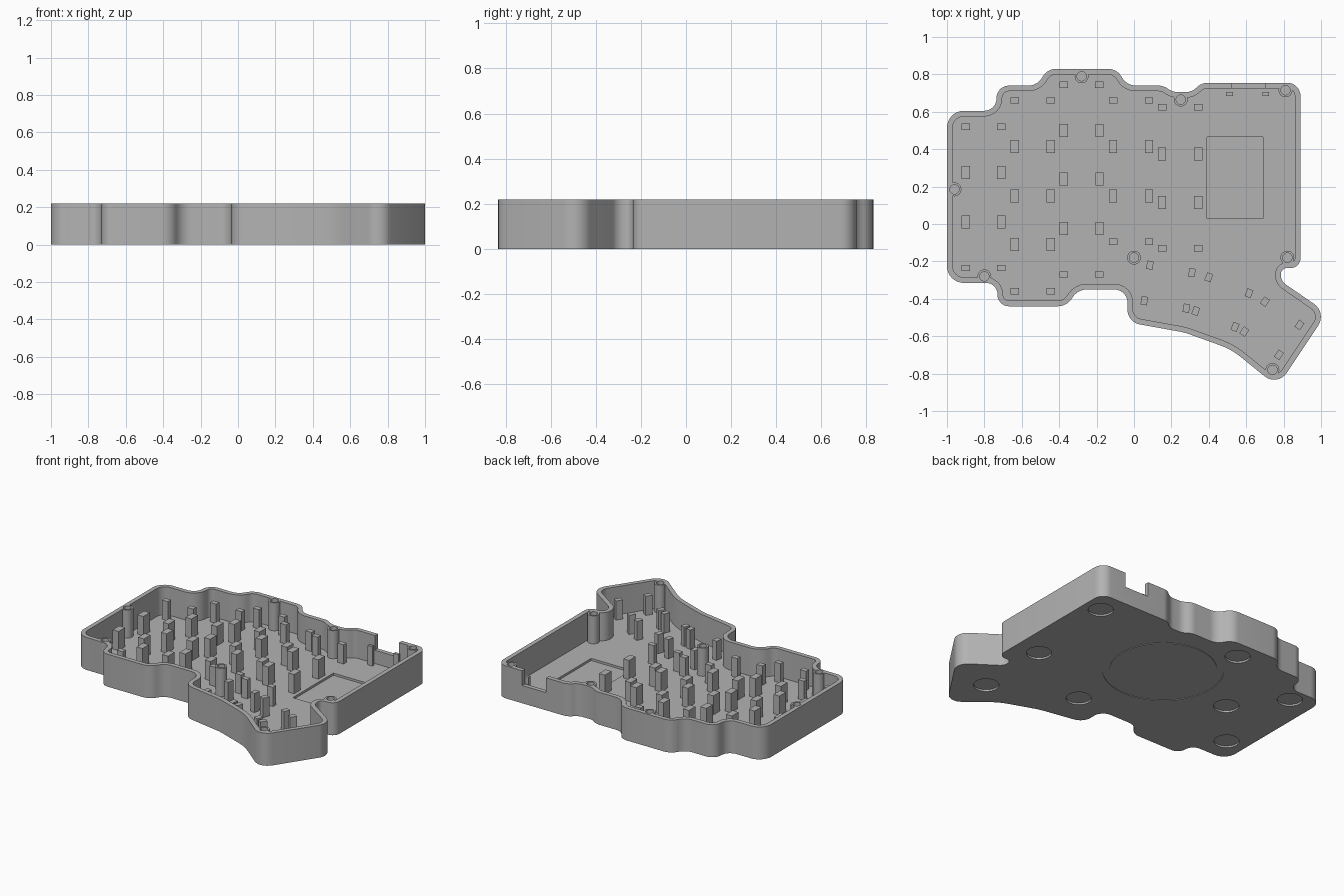
import bpy, bmesh, math
from mathutils import Vector, Matrix

if "Cube" in bpy.data.objects:
    bpy.data.objects.remove(bpy.data.objects["Cube"])

H, FLOOR, WALL, POST_TOP = 0.22, 0.03, 0.03, 0.16

grey = bpy.data.materials.new("case grey")
grey.diffuse_color = (0.45, 0.45, 0.45, 1)
grey.use_nodes = True
grey.node_tree.nodes["Principled BSDF"].inputs["Base Color"].default_value = grey.diffuse_color


def make(name, bm, cutter=False):
    bmesh.ops.recalc_face_normals(bm, faces=bm.faces)
    me = bpy.data.meshes.new(name)
    bm.to_mesh(me)
    bm.free()
    me.materials.append(grey)
    ob = bpy.data.objects.new(name, me)
    bpy.context.collection.objects.link(ob)
    if cutter:
        ob.hide_render = True
        ob.hide_set(True)
    return ob


def prism(bm, pts, z0, z1):
    lo = [bm.verts.new((p[0], p[1], z0)) for p in pts]
    hi = [bm.verts.new((p[0], p[1], z1)) for p in pts]
    n = len(pts)
    bm.faces.new(lo[::-1])
    bm.faces.new(hi)
    for i in range(n):
        j = (i + 1) % n
        bm.faces.new((lo[i], lo[j], hi[j], hi[i]))


def box(bm, x, y, w, d, z0, z1, deg=0):
    m = Matrix.Rotation(math.radians(deg), 2)
    prism(bm, [Vector((x, y)) + m @ Vector((sx * w / 2, sy * d / 2))
               for sx, sy in ((-1, -1), (1, -1), (1, 1), (-1, 1))], z0, z1)


def circle(x, y, r, n):
    return [(x + r * math.cos(2 * math.pi * i / n),
             y + r * math.sin(2 * math.pi * i / n)) for i in range(n)]


def tube(bm, x, y, r_out, r_in, z0, z1, n):
    rings = [[bm.verts.new((p[0], p[1], z)) for p in circle(x, y, r, n)]
             for r, z in ((r_out, z0), (r_out, z1), (r_in, z1), (r_in, z0))]
    for k in range(4):
        a, b = rings[k], rings[(k + 1) % 4]
        for i in range(n):
            j = (i + 1) % n
            bm.faces.new((a[i], a[j], b[j], b[i]))


def rounded(corners, steps=8):
    """Replace each (x, y, radius) corner by an arc, shrinking radii that do not fit."""
    out, n = [], len(corners)
    for i in range(n):
        p = Vector(corners[i][:2])
        a = Vector(corners[i - 1][:2]) - p
        b = Vector(corners[(i + 1) % n][:2]) - p
        half = a.angle(b) / 2
        t = min(corners[i][2] / math.tan(half), a.length * 0.49, b.length * 0.49)
        r = t * math.tan(half)
        c = p + (a.normalized() + b.normalized()).normalized() * (r / math.sin(half))
        u, v = p + a.normalized() * t - c, p + b.normalized() * t - c
        sweep = v.angle_signed(u)
        for k in range(steps + 1):
            out.append(c + Matrix.Rotation(sweep * k / steps, 2) @ u)
    return out


def inset(pts, d):
    """Move a clockwise outline inwards by d."""
    res, n = [], len(pts)
    for i in range(n):
        e = (pts[i] - pts[i - 1]).normalized()
        f = (pts[(i + 1) % n] - pts[i]).normalized()
        t = (e + f).normalized()
        res.append(pts[i] + Vector((t.y, -t.x)) * d / max(0.5, t.dot(e)))
    return res


def boolean(ob, cutter, op):
    m = ob.modifiers.new(op.lower(), 'BOOLEAN')
    m.operation, m.object, m.solver = op, cutter, 'EXACT'


# Case outline, clockwise: x, y, corner radius
outline = rounded([
    (-1, -0.315, .09), (-1, 0.605, .09), (-0.735, 0.605, .07), (-0.735, 0.74, .07),
    (-0.515, 0.74, .10), (-0.465, 0.83, .10), (-0.09, 0.83, .10), (-0.04, 0.74, .10),
    (0.155, 0.74, .09), (0.21, 0.705, .09), (0.31, 0.705, .09), (0.36, 0.755, .09),
    (0.89, 0.755, .07), (0.89, -0.235, .065), (0.785, -0.235, .06), (0.785, -0.305, .06),
    (1.031, -0.474, .084), (0.767, -0.87, .08), (0.52, -0.67, .4), (0.27, -0.58, .4),
    (-0.035, -0.525, .08), (-0.035, -0.35, .07), (-0.30, -0.35, .09), (-0.36, -0.44, .09),
    (-0.73, -0.44, .07), (-0.73, -0.315, .065)])

bm = bmesh.new()
prism(bm, outline, 0, H)
case = make("case_shell", bm)

# Hollow inside
bm = bmesh.new()
prism(bm, inset(outline, WALL), FLOOR, H + 0.1)
boolean(case, make("cavity_cutter", bm, True), 'DIFFERENCE')

# Screw bosses and their holes
screws = [(-.28, .79), (.25, .665), (.81, .715), (-.96, .185),
          (-.8, -.28), (0, -.18), (.82, -.18), (.74, -.78)]
bm = bmesh.new()
for x, y in screws:
    prism(bm, circle(x, y, 0.037, 24), FLOOR - 0.01, H)
boolean(case, make("boss_union", bm, True), 'UNION')

# Screw holes, controller recess, port notch, foot wells and bottom ring groove
bm = bmesh.new()
for x, y in screws:
    prism(bm, circle(x, y, 0.025, 20), 0.10, H + 0.1)
box(bm, 0.54, 0.2475, 0.30, 0.435, 0.015, FLOOR + 0.03)
box(bm, 0.61, 0.755, 0.18, 0.10, 0.12, H + 0.1)
for x, y in [(.77, .60), (.72, -.05), (.715, -.56), (.175, -.32),
             (-.58, .19), (-.244, .70), (-.83, .50), (-.86, -.14)]:
    prism(bm, circle(x, y, 0.078, 32), -0.05, 0.012)
tube(bm, 0, 0.28, 0.374, 0.33, -0.05, 0.004, 64)
boolean(case, make("detail_cutter", bm, True), 'DIFFERENCE')

# Apply the cuts, then smooth the rounded walls
bpy.context.view_layer.objects.active = case
case.select_set(True)
for m in list(case.modifiers):
    bpy.ops.object.modifier_apply(modifier=m.name)
bpy.ops.object.shade_smooth_by_angle(angle=math.radians(30))

# Support posts in the key columns: x pair, small post y, large post y
bm = bmesh.new()
for xs, small, large in [
        ((-.90, -.71), (.52, -.235), (.275, .01)),
        ((-.637, -.445), (.66, -.36), (.415, .15, -.11)),
        ((-.375, -.185), (.745, -.27), (.50, .24, -.025)),
        ((-.112, .08), (.66, -.095), (.415, .15)),
        ((.15, .343), (.625, -.13), (.375, .115))]:
    for x in xs:
        for y in small:
            box(bm, x, y, 0.045, 0.034, FLOOR - 0.005, POST_TOP)
        for y in large:
            box(bm, x, y, 0.044, 0.07, FLOOR - 0.005, POST_TOP)
make("key_posts", bm)

# Tilted posts under the thumb keys
bm = bmesh.new()
for x, y, deg in [(.085, -.22, -9), (.055, -.41, -9), (.31, -.26, -9), (.28, -.45, -9),
                  (.40, -.285, -21), (.33, -.465, -21), (.615, -.37, -22), (.54, -.55, -22),
                  (.70, -.415, -34), (.59, -.575, -34), (.885, -.54, -34), (.775, -.70, -34)]:
    box(bm, x, y, 0.034, 0.045, FLOOR - 0.005, POST_TOP, deg)
make("thumb_posts", bm)

# Small stops beside the port notch
bm = bmesh.new()
for x in (.51, .705):
    box(bm, x, 0.695, 0.036, 0.02, FLOOR - 0.005, POST_TOP)
make("port_stops", bm)
